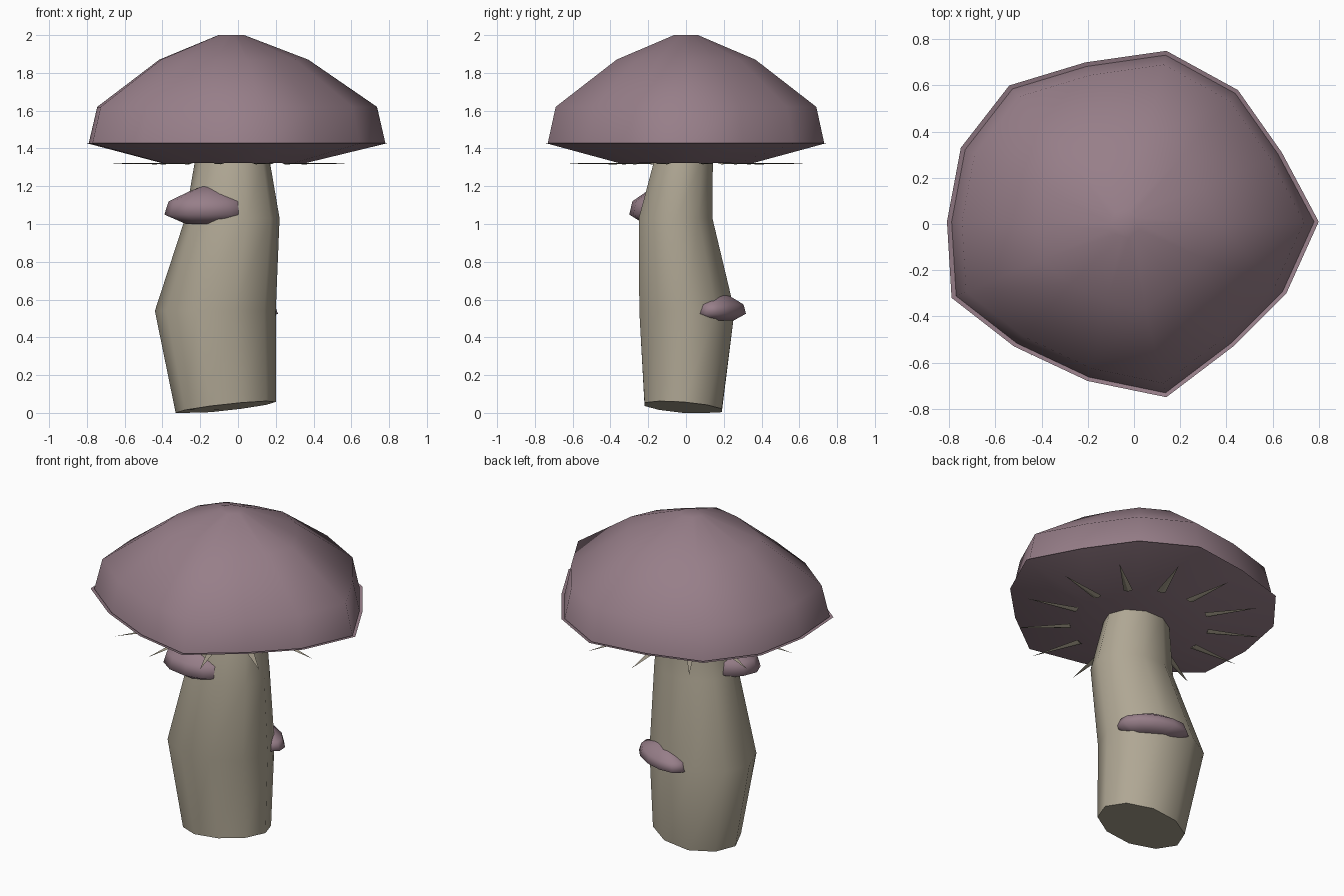
import bpy
import math
from mathutils import Matrix, Vector

if "Cube" in bpy.data.objects:
    bpy.data.objects.remove(bpy.data.objects["Cube"], do_unlink=True)


def make_material(name, color):
    mat = bpy.data.materials.new(name)
    mat.use_nodes = True
    mat.diffuse_color = (*color, 1)
    bsdf = next(n for n in mat.node_tree.nodes if n.type == "BSDF_PRINCIPLED")
    bsdf.inputs["Base Color"].default_value = (*color, 1)
    return mat


PURPLE = make_material("dusty_purple", (0.31, 0.21, 0.25))
CREAM = make_material("grey_cream", (0.43, 0.385, 0.295))


def add_mesh(name, verts, faces, mat, sharp=None):
    mesh = bpy.data.meshes.new(name)
    mesh.from_pydata(verts, [], faces)
    mesh.materials.append(mat)
    mesh.shade_smooth()
    if sharp is not None:
        mesh.set_sharp_from_angle(angle=math.radians(sharp))
    obj = bpy.data.objects.new(name, mesh)
    bpy.context.scene.collection.objects.link(obj)
    return obj


def loft(name, rings, mat, bottom=True, top=True, sharp=None):
    """Skin a stack of equal rings, listed from the bottom up."""
    n = len(rings[0])
    verts = [p for ring in rings for p in ring]
    faces = []
    for k in range(len(rings) - 1):
        for i in range(n):
            j = (i + 1) % n
            faces.append((k * n + i, k * n + j, (k + 1) * n + j, (k + 1) * n + i))
    if bottom:
        faces.append(tuple(reversed(range(n))))
    if top:
        faces.append(tuple(range(len(verts) - n, len(verts))))
    return add_mesh(name, verts, faces, mat, sharp)


def ellipse(cx, cy, rx, ry, z, n):
    return [Vector((cx + rx * math.cos(math.tau * i / n),
                    cy + ry * math.sin(math.tau * i / n), z)) for i in range(n)]


# Cap: irregular rim outline, scaled up the dome and in under it
RIM = [(0.80, 0.01), (0.64, 0.31), (0.45, 0.58), (0.14, 0.75), (-0.21, 0.70),
       (-0.54, 0.60), (-0.75, 0.33), (-0.81, 0.01), (-0.79, -0.32), (-0.52, -0.53),
       (-0.20, -0.68), (0.14, -0.75), (0.43, -0.53), (0.66, -0.30)]


def rim_ring(scale, z, shift=0.0):
    return [Vector((x * scale + shift, y * scale, z)) for x, y in RIM]


loft("cap_dome", [rim_ring(0.975, 1.43), rim_ring(0.92, 1.62),
                  rim_ring(0.49, 1.87, -0.02), rim_ring(0.085, 2.0, -0.035)],
     PURPLE, bottom=False)
loft("cap_underside", [rim_ring(0.47, 1.322, -0.02), rim_ring(1.0, 1.43)],
     PURPLE, top=False)

# Stem: leaning, bulging column with a slanted foot
SIDES = 10
foot = ellipse(-0.065, -0.015, 0.265, 0.215, 0, SIDES)
for p in foot:
    p.z = max(0, 0.035 + 0.11 * p.x - 0.08 * p.y)
loft("stem", [foot,
              ellipse(-0.12, 0.005, 0.32, 0.265, 0.54, SIDES),
              ellipse(-0.03, -0.055, 0.25, 0.205, 1.03, SIDES),
              ellipse(-0.03, -0.015, 0.20, 0.165, 1.322, SIDES)],
     CREAM, sharp=50)

# Gills: thin pointed spikes radiating under the cap
GILLS = 13
for k in range(GILLS):
    verts = [(0.70, 0, 0), (0.39, 0.026, 0.004), (0.39, -0.026, 0.004), (0.39, 0, -0.004)]
    faces = [(0, 1, 2), (0, 3, 1), (0, 2, 3), (1, 3, 2)]
    gill = add_mesh(f"gill_{k + 1}", verts, faces, CREAM, sharp=20)
    turn = Matrix.Rotation(math.radians(13) + math.tau * k / GILLS, 4, "Z")
    gill.data.transform(Matrix.Translation((-0.04, 0, 1.32)) @ turn)


# Shelf fungi: small flattened caps growing out of the stem
def shelf(name, location, size, angle):
    profile = [(0.5, 0), (1, 0.25), (0.9, 0.6), (0.45, 0.85), (0.12, 1)]
    rings = [ellipse(0, 0, r, r, z, 12) for r, z in profile]
    obj = loft(name, rings, PURPLE)
    obj.data.transform(Matrix.Translation(location)
                       @ Matrix.Rotation(math.radians(angle), 4, "Z")
                       @ Matrix.Diagonal((*size, 1)))


shelf("front_shelf", (-0.16, -0.14, 1.0), (0.23, 0.16, 0.2), 0)
shelf("back_shelf", (0.02, 0.19, 0.49), (0.21, 0.107, 0.14), -24)
